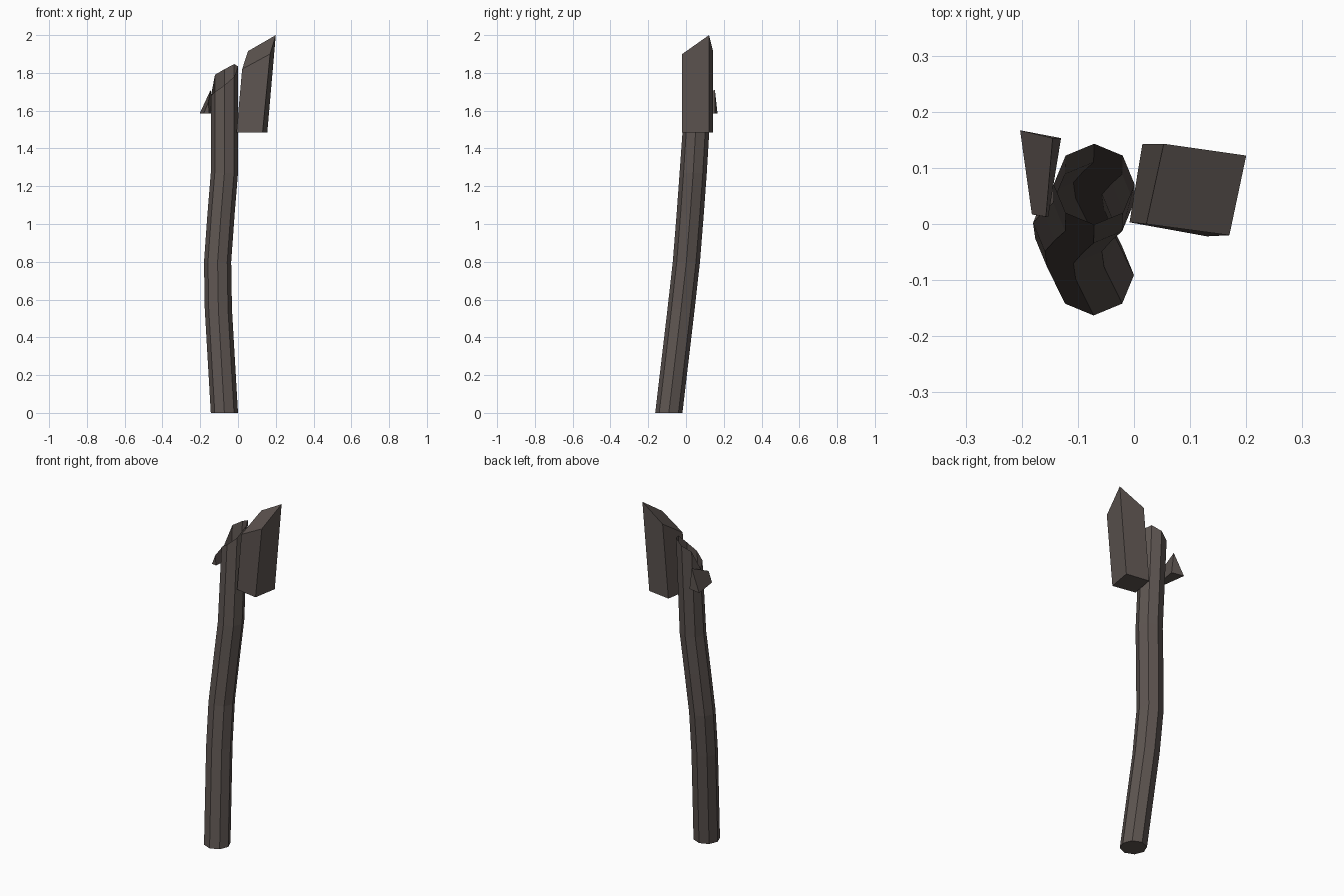
import bpy, math

if "Cube" in bpy.data.objects:
    bpy.data.objects.remove(bpy.data.objects["Cube"])

# One dark grey-brown bark colour for everything
bark = bpy.data.materials.new("dark_bark")
bark.diffuse_color = (0.11, 0.09, 0.082, 1)
bark.use_nodes = True
bark.node_tree.nodes["Principled BSDF"].inputs["Base Color"].default_value = bark.diffuse_color


def make(name, verts, faces):
    mesh = bpy.data.meshes.new(name)
    mesh.from_pydata(verts, [], faces)
    mesh.materials.append(bark)
    obj = bpy.data.objects.new(name, mesh)
    bpy.context.collection.objects.link(obj)
    return obj


def loft(name, rings, cap_end=True):
    """Join equal-sized rings (counter-clockwise from the growth end)."""
    n = len(rings[0])
    verts = [v for ring in rings for v in ring]
    faces = [tuple(reversed(range(n)))]
    for r in range(len(rings) - 1):
        for i in range(n):
            j = (i + 1) % n
            faces.append((r * n + i, r * n + j, (r + 1) * n + j, (r + 1) * n + i))
    if cap_end:
        faces.append(tuple(range(len(verts) - n, len(verts))))
    return make(name, verts, faces)


# Trunk: bent eight-sided tube with a splintered, hollow top
RADIUS = 0.072
path = [(-0.072, -0.091, 0.0), (-0.104, -0.026, 0.55), (-0.108, 0.002, 0.8),
        (-0.090, 0.022, 1.05), (-0.072, 0.038, 1.27)]
# rim heights, anticlockwise from the right-hand corner
rim = [1.835, 1.846, 1.82, 1.79, 1.68, 1.70, 1.735, 1.78]


def octagon(cx, cy, heights):
    return [(cx + RADIUS * math.cos(i * math.pi / 4),
             cy + RADIUS * math.sin(i * math.pi / 4), heights[i]) for i in range(8)]


rings = [octagon(x, y, [z] * 8) for x, y, z in path]
rings.append(octagon(-0.071, 0.071, rim))
loft("broken_trunk", rings, cap_end=False)

# Large leaning splinter block with a slanted top
loft("large_splinter", [
    [(-0.008, 0.003, 1.485), (0.130, -0.022, 1.485), (0.155, 0.122, 1.485), (0.015, 0.143, 1.485)],
    [(0.022, 0.0, 1.82), (0.170, -0.020, 1.90), (0.200, 0.122, 2.0), (0.053, 0.143, 1.915)],
])

# Small tapering wedge on the left side, running front to back
loft("small_splinter", [
    [(-0.203, 0.167, 1.585), (-0.145, 0.153, 1.71), (-0.130, 0.153, 1.585)][::-1],
    [(-0.182, 0.017, 1.585), (-0.157, 0.013, 1.645), (-0.153, 0.012, 1.585)][::-1],
][::-1])

# Keep all normals pointing outward
import bmesh
for obj in bpy.context.collection.objects:
    bm = bmesh.new()
    bm.from_mesh(obj.data)
    bmesh.ops.recalc_face_normals(bm, faces=bm.faces)
    bm.to_mesh(obj.data)
    bm.free()
